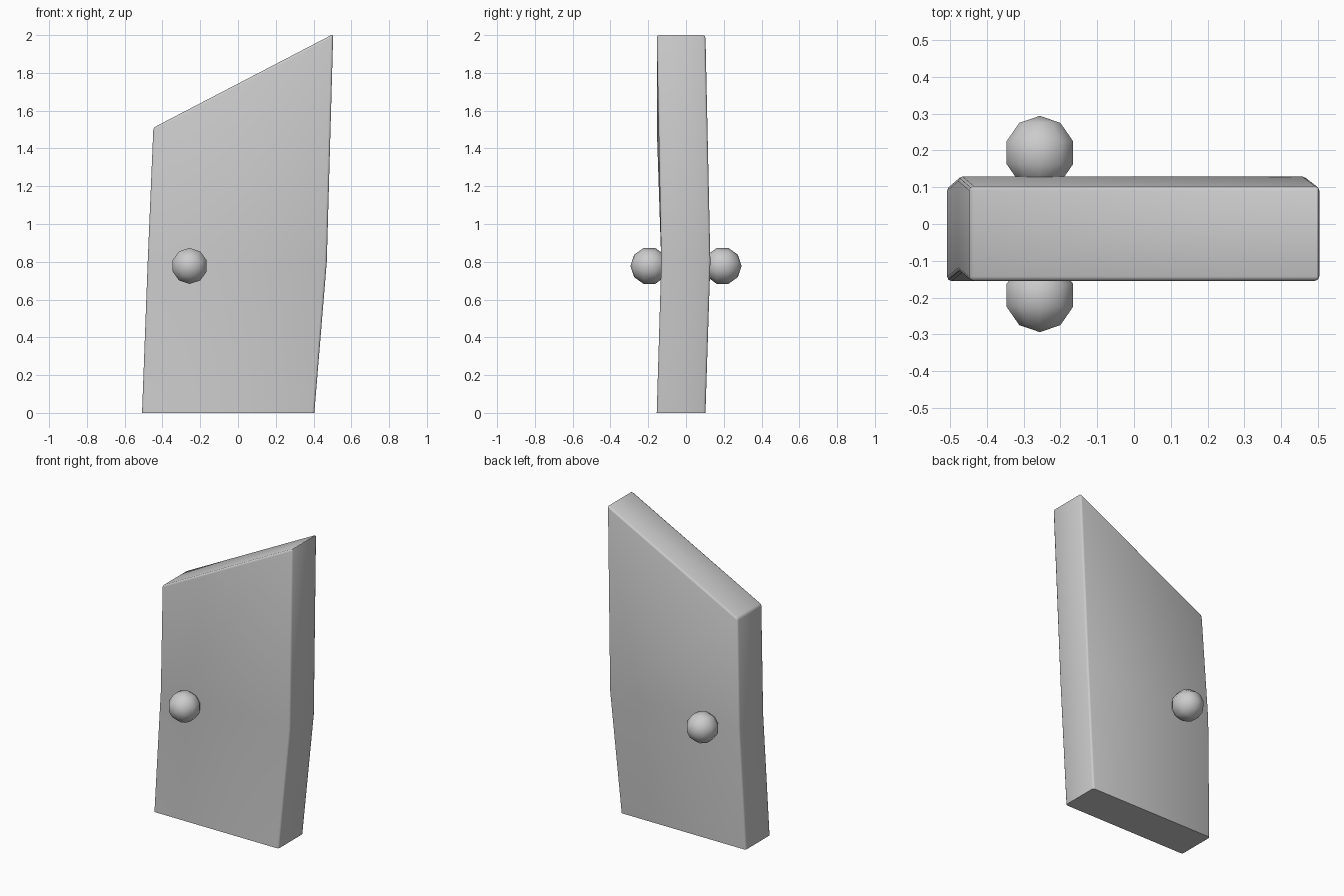
import bpy, bmesh, math
from mathutils import Vector

if "Cube" in bpy.data.objects:
    bpy.data.objects.remove(bpy.data.objects["Cube"])


def finish(name, bm, angle):
    bmesh.ops.recalc_face_normals(bm, faces=bm.faces)
    mesh = bpy.data.meshes.new(name)
    bm.to_mesh(mesh)
    bm.free()
    ob = bpy.data.objects.new(name, mesh)
    bpy.context.collection.objects.link(ob)
    bpy.ops.object.select_all(action='DESELECT')
    ob.select_set(True)
    bpy.context.view_layer.objects.active = ob
    bpy.ops.object.shade_smooth_by_angle(angle=math.radians(angle))
    return ob


# Crooked door slab: three cross-sections (left x, left z, right x, right z, front y, back y)
sections = [
    (-0.508, 0.0, 0.404, 0.0, -0.155, 0.103),
    (-0.478, 0.80, 0.470, 0.80, -0.131, 0.129),
    (-0.448, 1.51, 0.504, 2.005, -0.155, 0.103),
]
bm = bmesh.new()
loops = []
for xl, zl, xr, zr, yf, yb in sections:
    loops.append([bm.verts.new(p) for p in
                  ((xl, yf, zl), (xr, yf, zr), (xr, yb, zr), (xl, yb, zl))])
for a, b in zip(loops, loops[1:]):
    for i in range(4):
        j = (i + 1) % 4
        bm.faces.new((a[i], a[j], b[j], b[i]))
bm.faces.new(loops[0][::-1])
bm.faces.new(loops[2])

# Soften the upright corners and the slanted top edge
mid, low = set(loops[1]), set(loops[0])
edges = [e for e in bm.edges
         if not set(e.verts) <= mid and not set(e.verts) <= low]
bmesh.ops.bevel(bm, geom=edges, offset=0.012, segments=2, profile=0.5,
                affect='EDGES', clamp_overlap=True)
finish("door", bm, 50)

# Round knobs on both faces
for side, name in ((-1, "front_knob"), (1, "back_knob")):
    bm = bmesh.new()
    bmesh.ops.create_uvsphere(bm, u_segments=10, v_segments=5, radius=0.1)
    for v in bm.verts:
        x, y, z = v.co
        v.co = Vector((x - 0.256, side * (0.194 + z), y + 0.778))
    finish(name, bm, 60)
